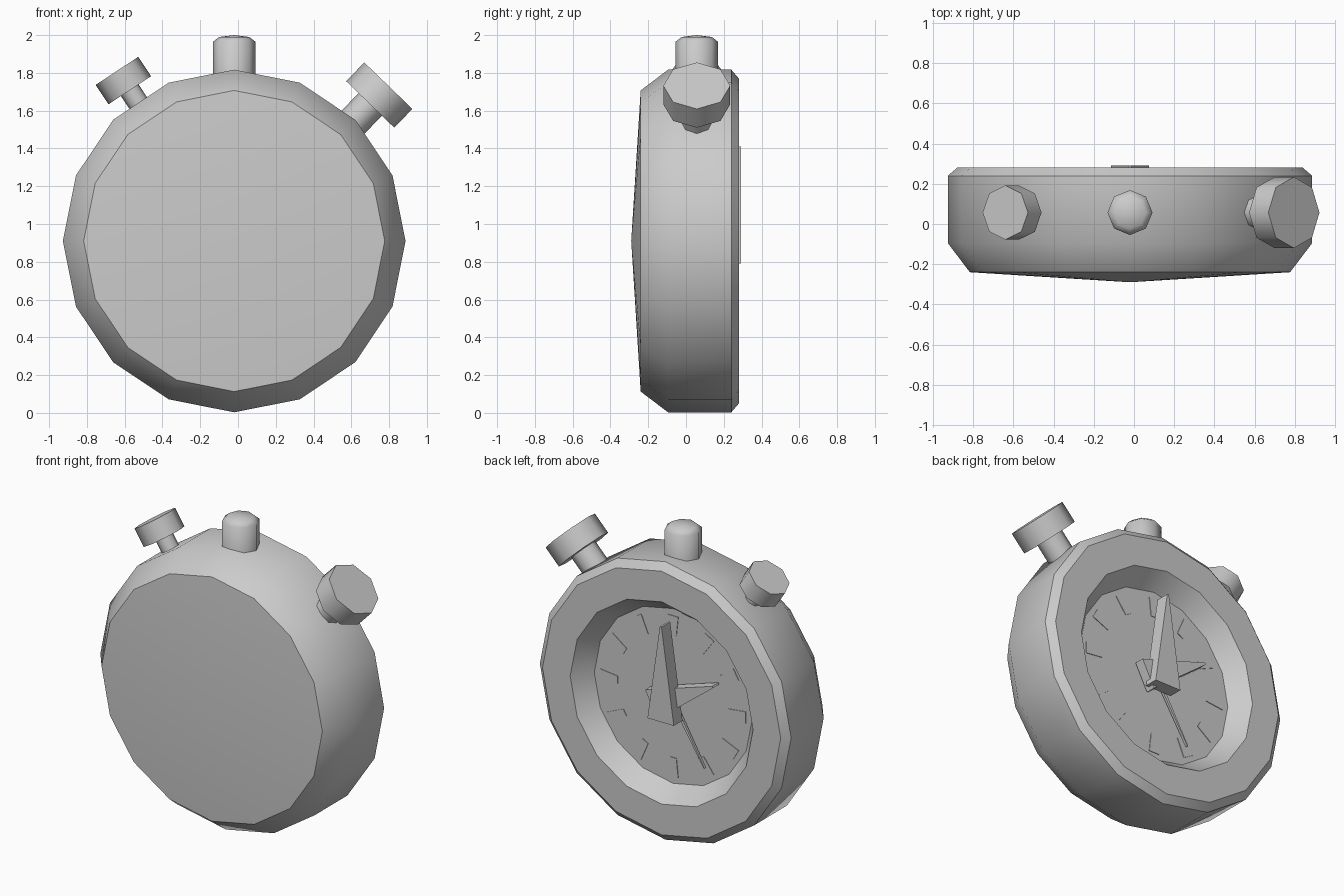
import bpy, bmesh
from math import sin, cos, pi, radians, atan2
from mathutils import Matrix, Vector

if "Cube" in bpy.data.objects:
    bpy.data.objects.remove(bpy.data.objects["Cube"])

CX, CZ = -0.02, 0.91          # centre of the case
PIN_Y = 0.057                 # depth of the buttons


def finish(name, bm, matrix, angle):
    bmesh.ops.recalc_face_normals(bm, faces=bm.faces)
    mesh = bpy.data.meshes.new(name)
    bm.to_mesh(mesh)
    bm.free()
    mesh.transform(matrix)
    obj = bpy.data.objects.new(name, mesh)
    bpy.context.collection.objects.link(obj)
    bpy.ops.object.select_all(action='DESELECT')
    obj.select_set(True)
    bpy.context.view_layer.objects.active = obj
    bpy.ops.object.shade_smooth_by_angle(angle=radians(angle))
    return obj


def lathe(name, profile, sides, matrix, angle=50):
    """Spin (radius, height) points about local z; radius 0 makes a point."""
    bm = bmesh.new()
    rings = []
    for r, h in profile:
        n = sides if r > 0 else 1
        rings.append([bm.verts.new((r * cos(2 * pi * i / sides), r * sin(2 * pi * i / sides), h))
                      for i in range(n)])
    for a, b in zip(rings, rings[1:]):
        for i in range(sides):
            j = (i + 1) % sides
            quad = [a[i % len(a)], a[j % len(a)], b[j % len(b)], b[i % len(b)]]
            bm.faces.new(list(dict.fromkeys(quad)))
    return finish(name, bm, matrix, angle)


def prism(bm, outline, y0, y1):
    """Extrude an x-z outline from y0 to y1."""
    low = [bm.verts.new((x, y0, z)) for x, z in outline]
    high = [bm.verts.new((x, y1, z)) for x, z in outline]
    bm.faces.new(low)
    bm.faces.new(high)
    for i in range(len(low)):
        j = (i + 1) % len(low)
        bm.faces.new((low[i], low[j], high[j], high[i]))


def hand(name, tip, tail, width, tip_width, y0, y1):
    """Tapered hand pointing at tip, given relative to the dial centre."""
    bm = bmesh.new()
    w, t, length = width / 2, tip_width / 2, Vector(tip).length
    prism(bm, [(-w, -tail), (w, -tail), (t, length), (-t, length)], y0, y1)
    turn = Matrix.Rotation(atan2(tip[0], tip[1]), 4, 'Y')
    finish(name, bm, Matrix.Translation((CX, 0, CZ)) @ turn, 30)


# case with shallow domed front, bevelled rim and recessed dial at the back
lathe("case", [(0, -0.29), (0.797, -0.24), (0.907, -0.095), (0.907, 0.24), (0.86, 0.28),
               (0.66, 0.28), (0.57, 0.16), (0, 0.16)], 16,
      Matrix.Translation((CX, 0, CZ)) @ Matrix.Rotation(-pi / 2, 4, 'X'), 40)

# crown on top
lathe("crown", [(0, 1.72), (0.112, 1.72), (0.112, 1.965), (0.08, 1.99), (0, 2.0)], 8,
      Matrix.Translation((CX, PIN_Y, 0)))

# side buttons: base point of the cap, lean, cap radius, cap height, stem radius
for side, base, lean, r, h, stem in (("left", (-0.573, 1.708), -33.4, 0.135, 0.123, 0.056),
                                     ("right", (0.70, 1.633), 44, 0.177, 0.138, 0.086)):
    place = Matrix.Translation((base[0], PIN_Y, base[1])) @ Matrix.Rotation(radians(lean), 4, 'Y')
    lathe(side + "_button_cap", [(0, 0), (r, 0), (r, h), (0, h)], 8, place)
    lathe(side + "_button_stem", [(0, -0.2), (stem, -0.2), (stem, 0.02), (0, 0.02)], 8, place)

# hour marks
marks = bmesh.new()
for k in range(12):
    a = k * pi / 6
    out, across = Vector((sin(a), cos(a))), Vector((cos(a), -sin(a)))
    prism(marks, [out * d + across * w for d, w in
                  ((0.40, -0.024), (0.40, 0.024), (0.525, 0.038), (0.525, -0.038))], 0.155, 0.164)
finish("hour_marks", marks, Matrix.Translation((CX, 0, CZ)), 30)

# hands
hand("minute_hand", (0, 0.5), 0.12, 0.19, 0.012, 0.2, 0.29)
hand("hour_hand", (-0.335, 0.175), 0.12, 0.19, 0.012, 0.17, 0.235)
hand("second_hand", (-0.24, -0.40), 0.06, 0.03, 0.006, 0.17, 0.185)
